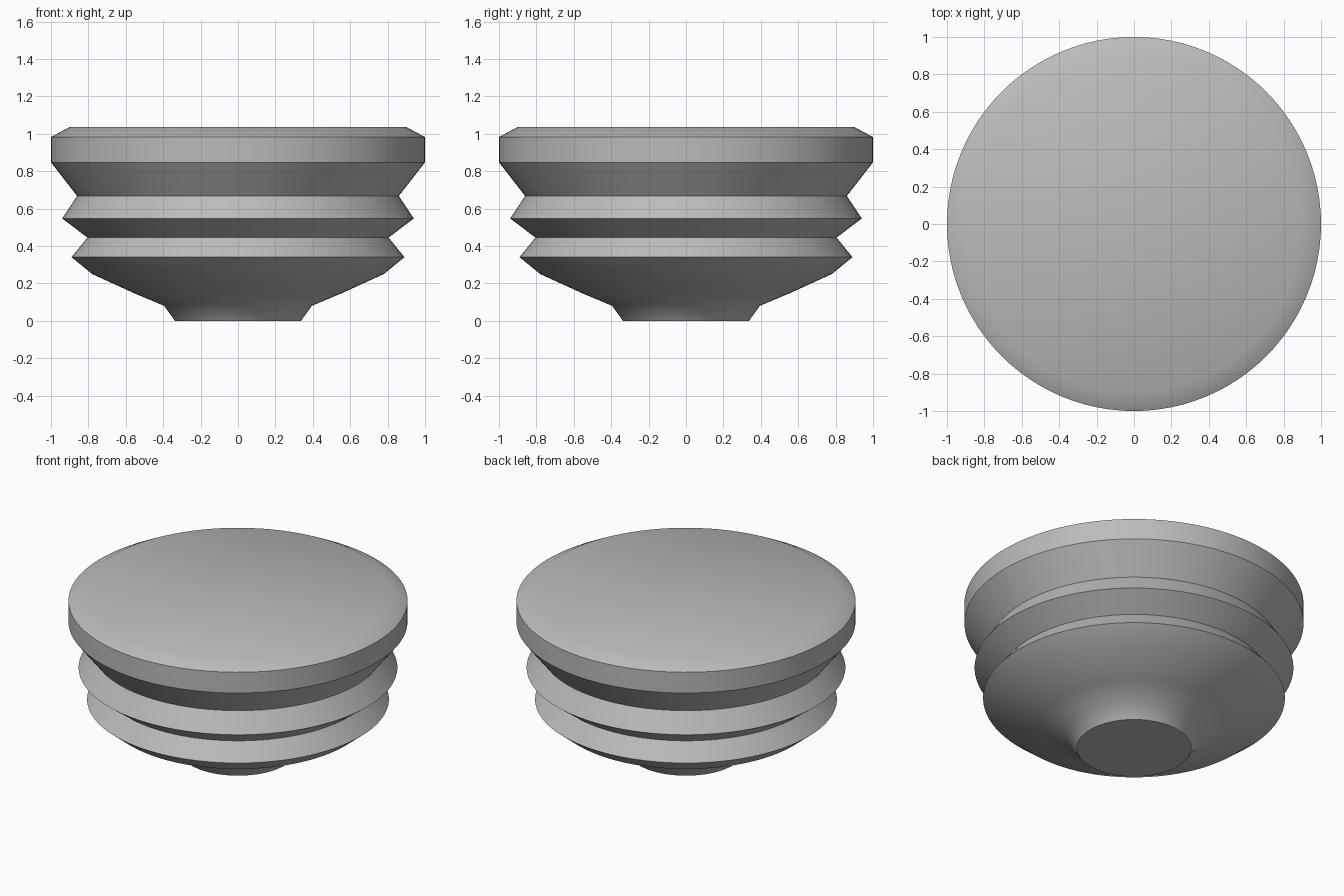
import bpy
import bmesh
import math

cube = bpy.data.objects.get("Cube")
if cube:
    bpy.data.objects.remove(cube, do_unlink=True)

# Single grey finish
grey = bpy.data.materials.new("plain_grey")
grey.use_nodes = True
colour = (0.5, 0.5, 0.5, 1)
grey.diffuse_color = colour
grey.node_tree.nodes["Principled BSDF"].inputs["Base Color"].default_value = colour

# Outline from the foot, over the two ribs, to the bevelled rim: (radius, height)
PROFILE = [
    (0, 0), (0.337, 0), (0.395, 0.08), (0.55, 0.145), (0.78, 0.25),
    (0.89, 0.34), (0.805, 0.445), (0.94, 0.547), (0.86, 0.667),
    (1, 0.847), (1, 0.982), (0.9, 1.036), (0, 1.036),
]

# Ribbed body turned around the vertical axis
bm = bmesh.new()
verts = [bm.verts.new((r, 0, z)) for r, z in PROFILE]
edges = [bm.edges.new(pair) for pair in zip(verts, verts[1:])]
bmesh.ops.spin(bm, geom=verts + edges, cent=(0, 0, 0), axis=(0, 0, 1),
               angle=math.tau, steps=96)
bmesh.ops.remove_doubles(bm, verts=bm.verts, dist=0.0005)
bmesh.ops.recalc_face_normals(bm, faces=bm.faces)

mesh = bpy.data.meshes.new("ribbed_plug")
bm.to_mesh(mesh)
bm.free()
mesh.materials.append(grey)
plug = bpy.data.objects.new("ribbed_plug", mesh)
bpy.context.collection.objects.link(plug)

# Smooth turning with crisp rib and rim edges
bpy.context.view_layer.objects.active = plug
plug.select_set(True)
bpy.ops.object.shade_smooth_by_angle(angle=math.radians(36))
